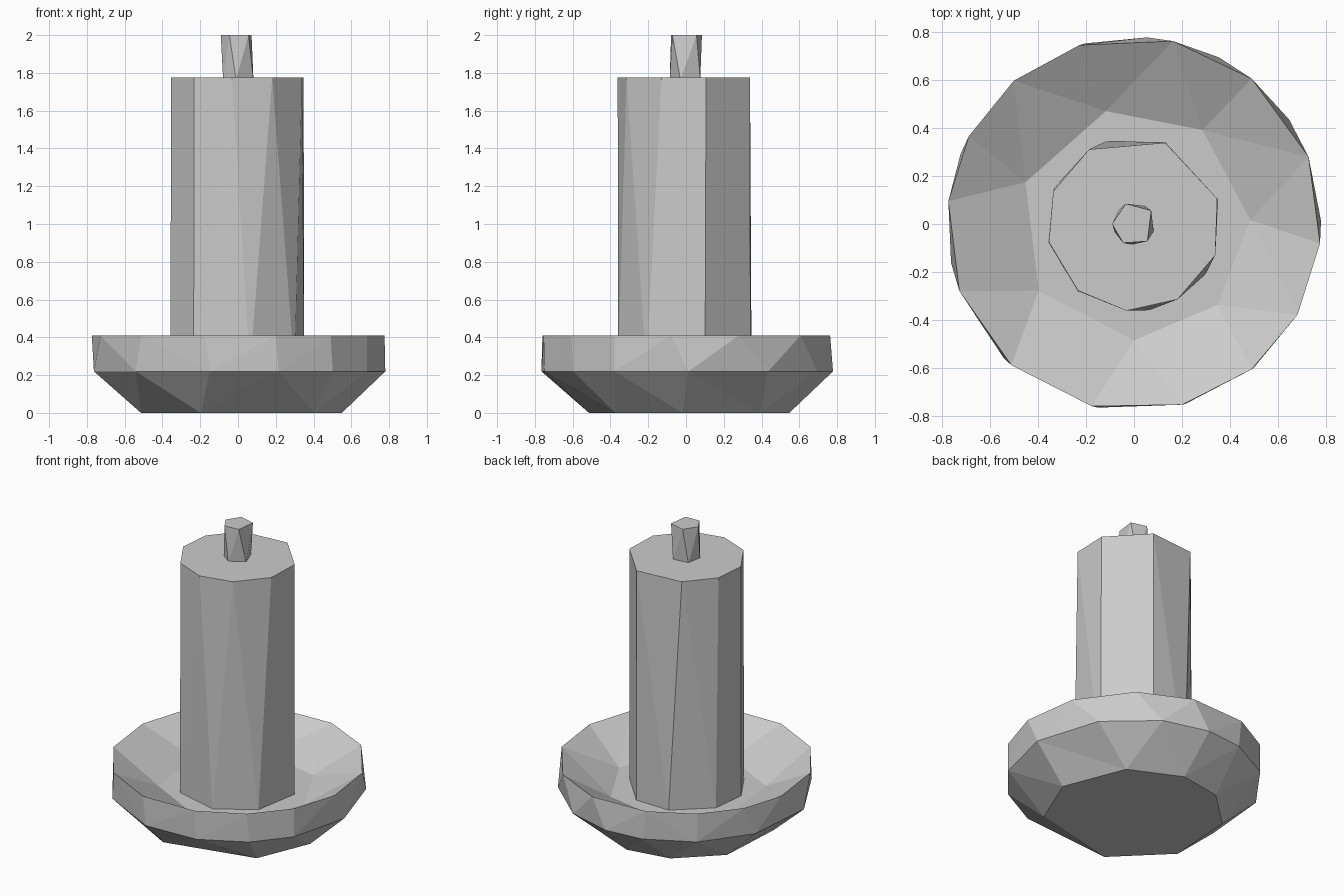
import bpy, bmesh
from math import radians, cos, sin

cube = bpy.data.objects.get("Cube")
if cube:
    bpy.data.objects.remove(cube, do_unlink=True)

grey = bpy.data.materials.new("plain grey")
grey.use_nodes = True
COLOUR = (0.6, 0.6, 0.6, 1)
grey.diffuse_color = COLOUR
grey.node_tree.nodes["Principled BSDF"].inputs["Base Color"].default_value = COLOUR


def ring(bm, radius, z, angles):
    """Irregular ring of corners, returned with its sorted angles."""
    angles = sorted(angles)
    verts = [bm.verts.new((radius * cos(radians(a)), radius * sin(radians(a)), z)) for a in angles]
    return verts, angles


def bridge(bm, lower, upper):
    """Join two rings of different counts with triangles, in order of edge direction."""
    edges = []
    for side, (verts, angles) in enumerate((lower, upper)):
        n = len(verts)
        for i in range(n):
            end = angles[(i + 1) % n] + (360 if i == n - 1 else 0)
            edges.append(((angles[i] + end) / 2, side, i))
    edges.sort()
    # start corner of each ring is the start of its first edge in the order
    at = [next(i for _, s, i in edges if s == side) for side in (0, 1)]
    for _, side, i in edges:
        verts = (lower, upper)[side][0]
        other = (upper, lower)[side][0]
        nxt = (i + 1) % len(verts)
        bm.faces.new((verts[i], verts[nxt], other[at[1 - side]]))
        at[side] = nxt


def build(name, rings):
    """Loft through rings and close both ends flat."""
    bm = bmesh.new()
    loops = [ring(bm, *r) for r in rings]
    for a, b in zip(loops, loops[1:]):
        bridge(bm, a, b)
    bm.faces.new(loops[0][0])
    bm.faces.new(loops[-1][0])
    bmesh.ops.recalc_face_normals(bm, faces=bm.faces)
    bmesh.ops.dissolve_limit(bm, angle_limit=radians(1), verts=bm.verts, edges=bm.edges)
    mesh = bpy.data.meshes.new(name)
    bm.to_mesh(mesh)
    bm.free()
    mesh.materials.append(grey)
    obj = bpy.data.objects.new(name, mesh)
    bpy.context.collection.objects.link(obj)
    return obj


FLOOR, SHOULDER = 0.235, 1.775

# Faceted dish: underside, belly, rim, then the hollow down to its floor
build("dish", [
    (0.55, 0, (45, 84, 115, 152, 201, 249, 317, 358)),
    (0.78, 0.22, (1, 34, 63, 86, 105, 130, 158, 192, 226, 259, 286, 310, 331)),
    (0.78, 0.41, (21, 51, 78, 107, 130, 152, 173, 201, 229, 257, 285, 309, 331, 354)),
    (0.485, FLOOR, (2, 54, 104, 159, 215, 270, 316)),
])

# Column standing on the dish floor
build("candle", [
    (0.365, FLOOR - 0.01, (16, 69, 108, 155, 192, 230, 280, 325)),
    (0.363, SHOULDER, (17, 69, 121, 158, 192, 230, 265, 300, 339)),
])

# Twisted wick
build("wick", [
    (0.087, SHOULDER - 0.01, (60, 135, 205, 263, 340)),
    (0.091, 2, (38, 112, 180, 240, 308)),
])
